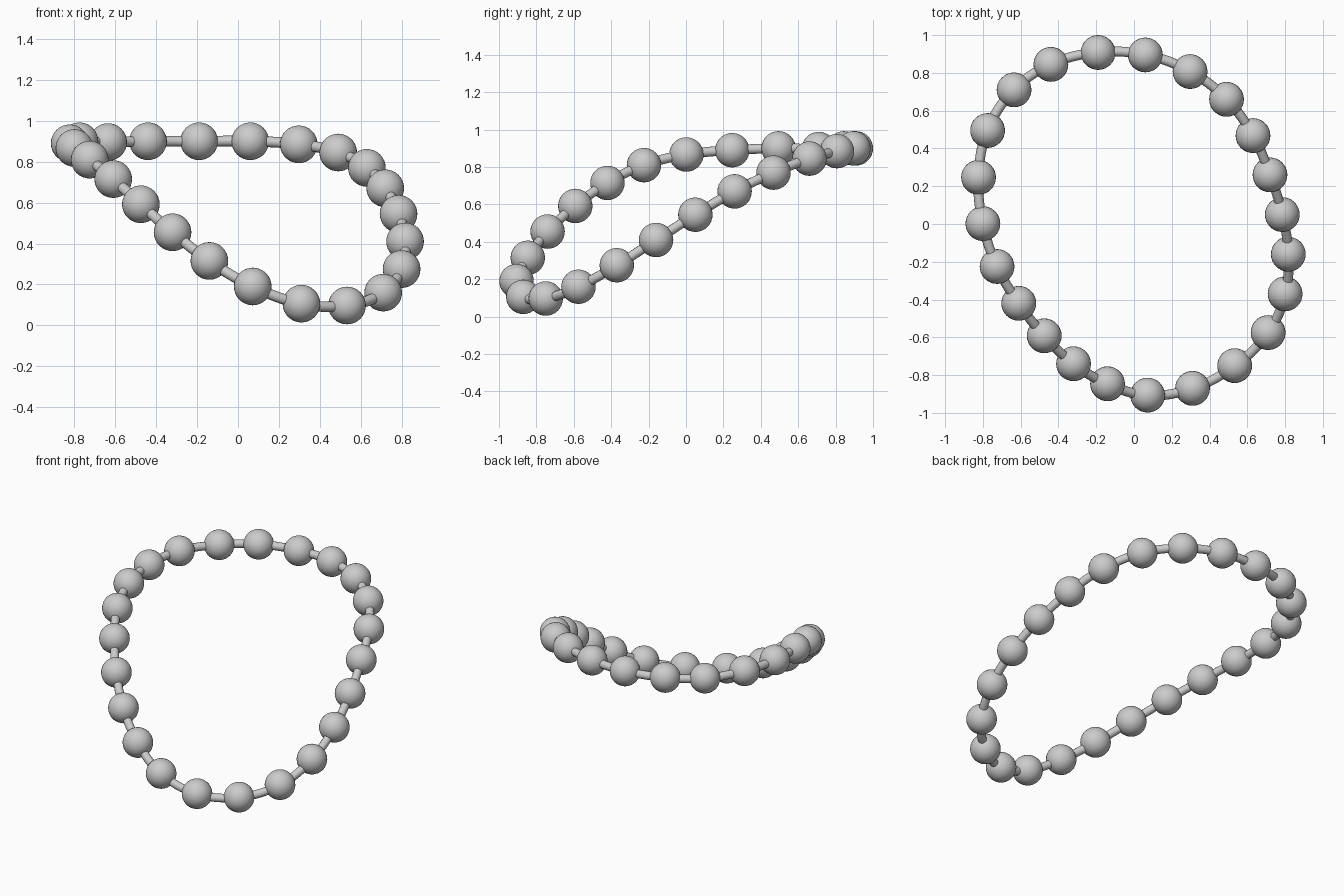
import bpy

if "Cube" in bpy.data.objects:
    bpy.data.objects.remove(bpy.data.objects["Cube"])

BEAD_R = 0.092
CORD_R = 0.026

# Bead centres around the draped loop
PATH = [
    (-0.19, 0.908, 0.90), (0.06, 0.895, 0.90), (0.297, 0.807, 0.885),
    (0.49, 0.66, 0.845), (0.63, 0.468, 0.77), (0.72, 0.26, 0.67),
    (0.785, 0.05, 0.545), (0.817, -0.16, 0.41), (0.80, -0.37, 0.275),
    (0.71, -0.575, 0.16), (0.533, -0.75, 0.097), (0.31, -0.87, 0.106),
    (0.072, -0.906, 0.19), (-0.14, -0.846, 0.315), (-0.32, -0.74, 0.455),
    (-0.475, -0.592, 0.592), (-0.61, -0.42, 0.715), (-0.725, -0.225, 0.81),
    (-0.80, 0.002, 0.867), (-0.823, 0.247, 0.89), (-0.775, 0.495, 0.90),
    (-0.635, 0.71, 0.896), (-0.44, 0.845, 0.90),
]

# Cord: closed smooth tube through every bead
curve = bpy.data.curves.new("cord", 'CURVE')
curve.dimensions = '3D'
curve.bevel_depth = CORD_R
curve.bevel_resolution = 4
curve.resolution_u = 8
spline = curve.splines.new('BEZIER')
spline.bezier_points.add(len(PATH) - 1)
for bp, co in zip(spline.bezier_points, PATH):
    bp.co = co
    bp.handle_left_type = bp.handle_right_type = 'AUTO'
spline.use_cyclic_u = True
cord = bpy.data.objects.new("cord", curve)
bpy.context.collection.objects.link(cord)

# Beads: one shared smooth sphere mesh placed at each point
bpy.ops.mesh.primitive_uv_sphere_add(segments=32, ring_count=16, radius=BEAD_R, location=PATH[0])
first = bpy.context.object
first.name = "bead_01"
bpy.ops.object.shade_smooth()
for i, co in enumerate(PATH[1:], 2):
    bead = bpy.data.objects.new(f"bead_{i:02d}", first.data)
    bead.location = co
    bpy.context.collection.objects.link(bead)
